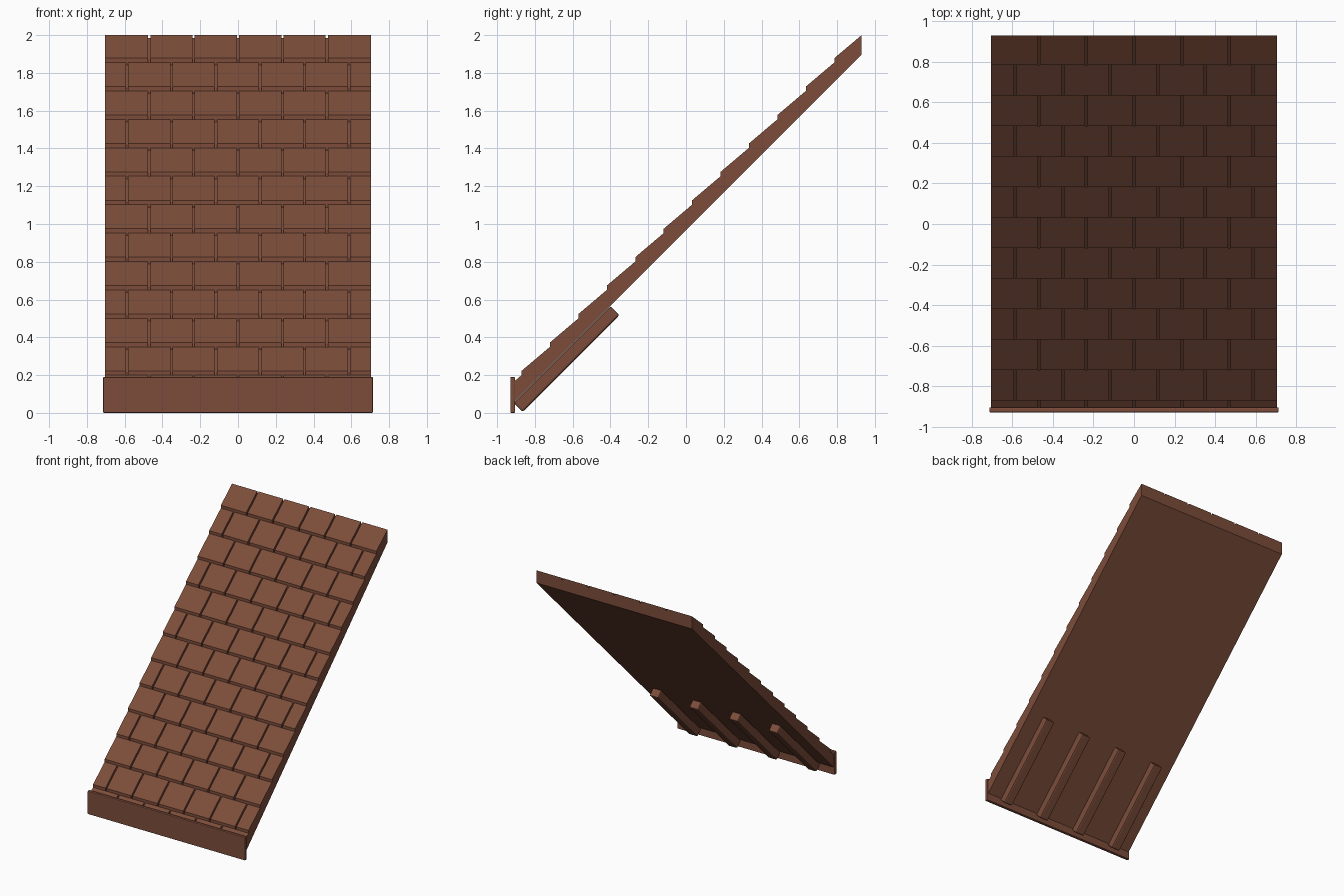
import bpy
import bmesh

if "Cube" in bpy.data.objects:
    bpy.data.objects.remove(bpy.data.objects["Cube"])

HALF_W = 0.705        # half roof width
PITCH = 0.1505        # run of one shingle course (roof slope is 45 degrees)
EAVE, RIDGE = -0.905, 0.93
TOP, UNDER = 1.07, 0.967   # z minus y of the roof surface and underside

brown = bpy.data.materials.new("brown_roof")
brown.diffuse_color = (0.2, 0.073, 0.042, 1)
brown.use_nodes = True
brown.node_tree.nodes["Principled BSDF"].inputs["Base Color"].default_value = brown.diffuse_color


def add_prism(bm, profile, x0, x1):
    """Extrude a (y, z) profile from x0 to x1."""
    a = [bm.verts.new((x0, y, z)) for y, z in profile]
    b = [bm.verts.new((x1, y, z)) for y, z in profile]
    bm.faces.new(a)
    bm.faces.new(b[::-1])
    n = len(a)
    for i in range(n):
        j = (i + 1) % n
        bm.faces.new((a[i], b[i], b[j], a[j]))


def finish(name, bm, bevel=0):
    bmesh.ops.recalc_face_normals(bm, faces=bm.faces)
    mesh = bpy.data.meshes.new(name)
    bm.to_mesh(mesh)
    bm.free()
    mesh.materials.append(brown)
    ob = bpy.data.objects.new(name, mesh)
    bpy.context.collection.objects.link(ob)
    if bevel:
        mod = ob.modifiers.new("bevel", 'BEVEL')
        mod.width = bevel
        mod.segments = 2
    return ob


# Sloping roof slab
bm = bmesh.new()
deck = TOP - 0.014
add_prism(bm, [(EAVE, EAVE + UNDER), (RIDGE, RIDGE + UNDER),
               (RIDGE, RIDGE + deck), (EAVE, EAVE + deck)], -HALF_W, HALF_W)
finish("roof_slab", bm)

# Staggered courses of wedge shingles, starter course hidden behind the fascia
bm = bmesh.new()
tile = 2 * HALF_W / 6
gap = 0.006
for i in range(-1, 12):
    y_low = 0.785 - PITCH * (11 - i)
    y0, y1 = max(y_low, EAVE), min(y_low + PITCH, RIDGE)

    def surf(y):
        return y + TOP + 0.023 * (1 - (y - y_low) / (y1 - y_low))

    profile = [(y0, y0 + deck - 0.01), (y1, y1 + deck - 0.01),
               (y1, surf(y1)), (y0, surf(y0))]
    shift = 0 if i % 2 else tile / 2
    for k in range(7):
        xa = -HALF_W + k * tile - shift
        xb = xa + tile
        xa = -HALF_W if xa <= -HALF_W + 1e-5 else xa + gap
        xb = HALF_W if xb >= HALF_W - 1e-5 else xb - gap
        if xb - xa > 0.02:
            add_prism(bm, profile, xa, xb)
finish("shingles", bm)

# Fascia board along the eave
bm = bmesh.new()
add_prism(bm, [(-0.93, 0), (-0.905, 0), (-0.905, 0.19), (-0.93, 0.19)],
          -0.714, 0.714)
finish("fascia_board", bm, 0.005)

# Four rafter tails under the eave
for n, x in enumerate((-0.54, -0.18, 0.18, 0.54)):
    bm = bmesh.new()
    add_prism(bm, [(-0.865, 0.005), (-0.352, 0.518),
                   (-0.399, 0.565), (-0.912, 0.052)], x - 0.04, x + 0.04)
    finish(f"rafter_tail_{n + 1}", bm, 0.01)
